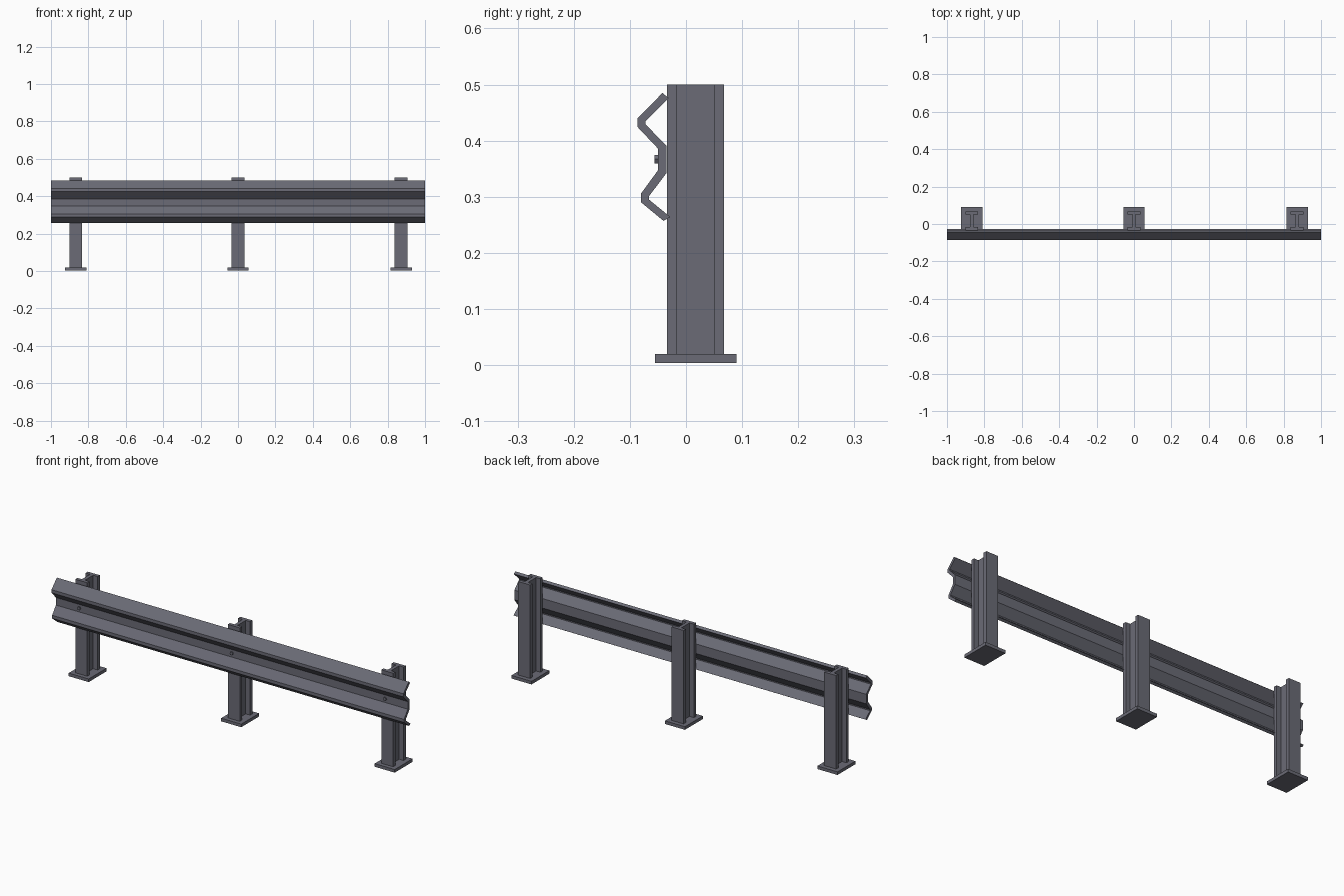
import bpy, bmesh, math
from mathutils import Vector

if "Cube" in bpy.data.objects:
    bpy.data.objects.remove(bpy.data.objects["Cube"])

steel = bpy.data.materials.new("galvanised grey steel")
steel.diffuse_color = (0.145, 0.147, 0.18, 1)
steel.use_nodes = True
steel.node_tree.nodes["Principled BSDF"].inputs["Base Color"].default_value = steel.diffuse_color


def extrude_profile(name, points, direction, offset):
    """Make a closed solid by extruding a planar outline."""
    bm = bmesh.new()
    face = bm.faces.new([bm.verts.new(Vector(p) + Vector(offset)) for p in points])
    ext = bmesh.ops.extrude_face_region(bm, geom=[face], use_keep_orig=True)
    bmesh.ops.translate(bm, vec=direction,
                        verts=[g for g in ext["geom"] if isinstance(g, bmesh.types.BMVert)])
    bmesh.ops.recalc_face_normals(bm, faces=bm.faces)
    mesh = bpy.data.meshes.new(name)
    bm.to_mesh(mesh)
    bm.free()
    mesh.materials.append(steel)
    obj = bpy.data.objects.new(name, mesh)
    bpy.context.collection.objects.link(obj)
    return obj


# W-shaped rail: front outline (y, z), then the back outline one sheet thickness behind
front = [(-0.040, 0.257), (-0.080, 0.290), (-0.080, 0.306), (-0.050, 0.347),
         (-0.050, 0.386), (-0.086, 0.424), (-0.086, 0.440), (-0.042, 0.485)]
back = [(-0.028, 0.264), (-0.066, 0.295), (-0.066, 0.301), (-0.035, 0.342),
        (-0.035, 0.391), (-0.072, 0.429), (-0.072, 0.435), (-0.031, 0.476)]
outline = [(0, y, z) for y, z in front + back[::-1]]
extrude_profile("w_beam_rail", outline, (2, 0, 0), (-1, 0, 0))

# I-section posts, base plates and rail bolts
W, T = 0.034, 0.009            # half flange width, half web thickness
Y0, Y1, F = -0.034, 0.068, 0.018   # post front, back, flange thickness
right = [(W, Y0), (W, Y0 + F), (T, Y0 + F), (T, Y1 - F), (W, Y1 - F), (W, Y1)]
section = [(x, y, 0) for x, y in right] + [(-x, y, 0) for x, y in right[::-1]]
plate = [(-0.057, -0.055, 0), (0.057, -0.055, 0), (0.057, 0.09, 0), (-0.057, 0.09, 0)]
hexagon = [(0.009 * math.cos(math.radians(a)), 0, 0.009 * math.sin(math.radians(a)))
           for a in range(0, 360, 60)]

for side, x in (("left", -0.867), ("middle", 0.0), ("right", 0.872)):
    extrude_profile(side + "_post", section, (0, 0, 0.482), (x, 0, 0.018))
    extrude_profile(side + "_base_plate", plate, (0, 0, 0.016), (x, 0, 0.004))
    extrude_profile(side + "_rail_bolt", hexagon, (0, 0.02, 0), (x, -0.056, 0.367))
